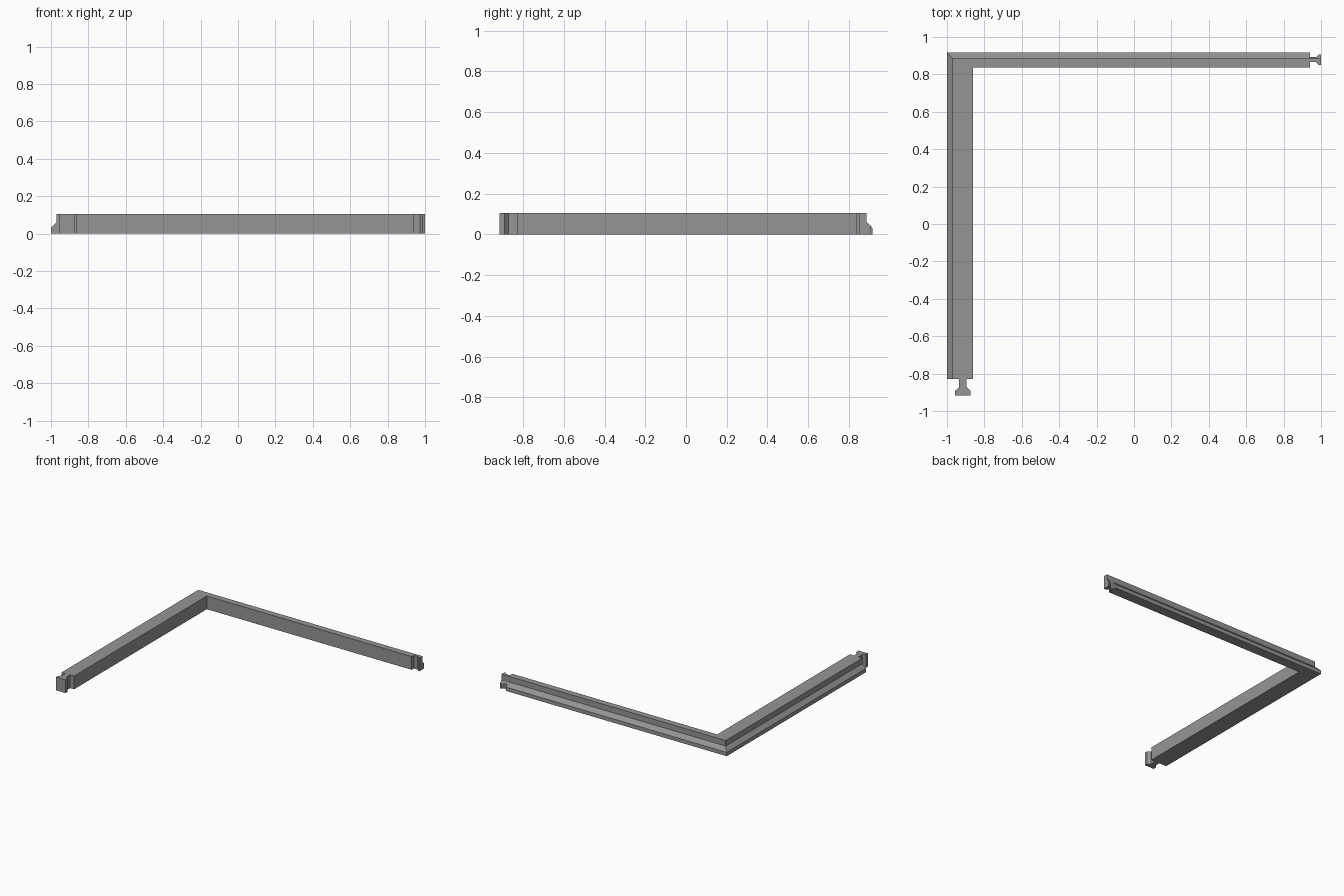
import bpy, bmesh

if "Cube" in bpy.data.objects:
    bpy.data.objects.remove(bpy.data.objects["Cube"])

grey = bpy.data.materials.new("mid grey")
grey.diffuse_color = (0.30, 0.30, 0.30, 1)
grey.use_nodes = True
grey.node_tree.nodes["Principled BSDF"].inputs["Base Color"].default_value = grey.diffuse_color

X0, Y1 = -1.0, 0.917          # outer corner
XI, YI = -0.86, 0.837         # inner corner
X_END, Y_END = 0.94, -0.828   # ends of the two rails
H, LIP, STEP, INSET = 0.105, 0.03, 0.061, 0.03


def loft(name, rings, close_ends=True):
    """Skin a list of equal-length point rings into a closed solid."""
    bm = bmesh.new()
    vs = [[bm.verts.new(p) for p in r] for r in rings]
    n = len(rings[0])
    for a, b in zip(vs, vs[1:]):
        for i in range(n):
            j = (i + 1) % n
            bm.faces.new((a[i], a[j], b[j], b[i]))
    bm.faces.new(vs[0])
    bm.faces.new(vs[-1])
    bmesh.ops.recalc_face_normals(bm, faces=bm.faces)
    me = bpy.data.meshes.new(name)
    bm.to_mesh(me)
    bm.free()
    me.materials.append(grey)
    ob = bpy.data.objects.new(name, me)
    bpy.context.collection.objects.link(ob)
    return ob


# Mitred corner rail: (inset from outer edge, or None for inner wall; height)
profile = [(0, 0), (0, LIP), (INSET, STEP), (INSET, H), (None, H), (None, 0)]


def corner(d):
    return (XI, YI) if d is None else (X0 + d, Y1 - d)


rail = [[], [], []]
for d, z in profile:
    x, y = corner(d)
    rail[0].append((x, Y_END, z))
    rail[1].append((x, y, z))
    rail[2].append((X_END, y, z))
loft("corner_rail", rail)


def tongue(neck, head, s0, s1, s2, s3):
    """Keyhole outline: (distance along the rail, sideways offset)."""
    half = [(s0, neck), (s1, neck), (s2, head), (s3, head)]
    return half + [(s, -w) for s, w in reversed(half)]


# Front connector under the side rail
loft("front_connector", [
    [(-0.915 + w, s, z) for s, w in tongue(0.02, 0.0415, Y_END, -0.872, -0.892, -0.917)]
    for z in (0, H)])

# Side connector on the back rail, trimmed by the rail's sloped outer face
loft("side_connector", [
    [(s, min(0.8785 + w, limit), z)
     for s, w in tongue(0.0135, 0.0275, X_END, 0.973, 0.987, 1.0)]
    for z, limit in ((0, Y1), (0.0425, 0.906), (STEP, Y1 - INSET), (H, Y1 - INSET))])
